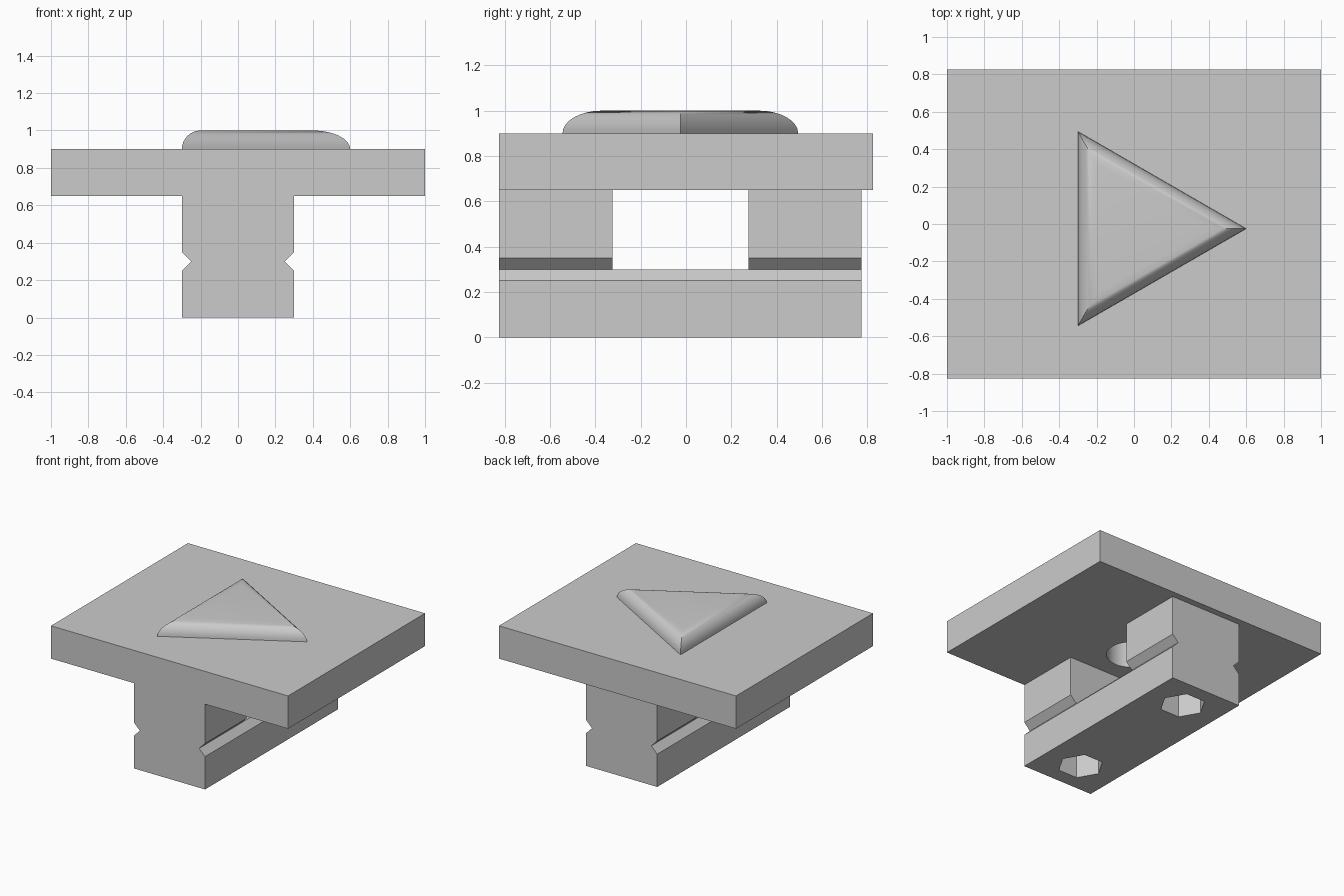
import bpy, bmesh, math
from mathutils import Vector

if "Cube" in bpy.data.objects:
    bpy.data.objects.remove(bpy.data.objects["Cube"])

grey = bpy.data.materials.new("plain grey")
grey.diffuse_color = (0.6, 0.6, 0.6, 1)
grey.use_nodes = True
grey.node_tree.nodes["Principled BSDF"].inputs["Base Color"].default_value = grey.diffuse_color


def loft(name, rings):
    """Closed solid skinned through rings of equal point count."""
    bm = bmesh.new()
    loops = [[bm.verts.new(p) for p in ring] for ring in rings]
    n = len(loops[0])
    for a, b in zip(loops, loops[1:]):
        for i in range(n):
            j = (i + 1) % n
            bm.faces.new((a[i], a[j], b[j], b[i]))
    bm.faces.new(loops[0][::-1])
    bm.faces.new(loops[-1])
    bmesh.ops.recalc_face_normals(bm, faces=bm.faces)
    mesh = bpy.data.meshes.new(name)
    bm.to_mesh(mesh)
    bm.free()
    mesh.materials.append(grey)
    obj = bpy.data.objects.new(name, mesh)
    bpy.context.collection.objects.link(obj)
    return obj


def box(name, x, y, z):
    return loft(name, [[(x[0], y[0], h), (x[1], y[0], h), (x[1], y[1], h), (x[0], y[1], h)] for h in z])


def ngon(sides, radius, y, z):
    return [(radius * math.cos(math.tau * i / sides), y + radius * math.sin(math.tau * i / sides), z)
            for i in range(sides)]


def select(obj):
    bpy.ops.object.select_all(action='DESELECT')
    obj.select_set(True)
    bpy.context.view_layer.objects.active = obj


def combine(obj, other, operation):
    mod = obj.modifiers.new(operation.lower(), 'BOOLEAN')
    mod.operation = operation
    mod.solver = 'EXACT'
    mod.object = other
    select(obj)
    bpy.ops.object.modifier_apply(modifier=mod.name)
    bpy.data.objects.remove(other)


MID = -0.025  # y centre of stem and button

# Stem: notched profile extruded front to back
half = [(0.3, 0), (0.3, 0.25), (0.25, 0.3), (0.3, 0.35), (0.3, 0.8)]
outline = half + [(-x, z) for x, z in reversed(half)]
stem = loft("stem", [[(x, y, z) for x, z in outline] for y in (-0.825, 0.775)])

# Opening between the two posts, and hexagonal sockets underneath
combine(stem, box("window_cutter", (-0.5, 0.5), (MID - 0.3, MID + 0.3), (0.3, 1.0)), 'DIFFERENCE')
for y in (MID - 0.55, MID + 0.55):
    combine(stem, loft("socket_cutter", [ngon(6, 0.16, y, z) for z in (-0.1, 0.5)]), 'DIFFERENCE')

# Top plate with a round recess below, merged with the stem
body = box("plate_and_stem", (-1, 1), (-0.825, 0.825), (0.65, 0.9))
combine(body, loft("recess_cutter", [ngon(32, 0.175, MID, z) for z in (0.5, 0.87)]), 'DIFFERENCE')
combine(body, stem, 'UNION')

# Triangular button with a quarter-round edge
rings = []
for k in range(9):
    a = k / 8 * math.pi / 2
    inset = 0.1 * (1 - math.cos(a))
    rings.append(ngon(3, 0.6 - 2 * inset, MID, 0.9 + 0.1 * math.sin(a)))
button = loft("triangle_button", rings)

for obj in (body, button):
    select(obj)
    bpy.ops.object.shade_smooth_by_angle(angle=math.radians(30))
